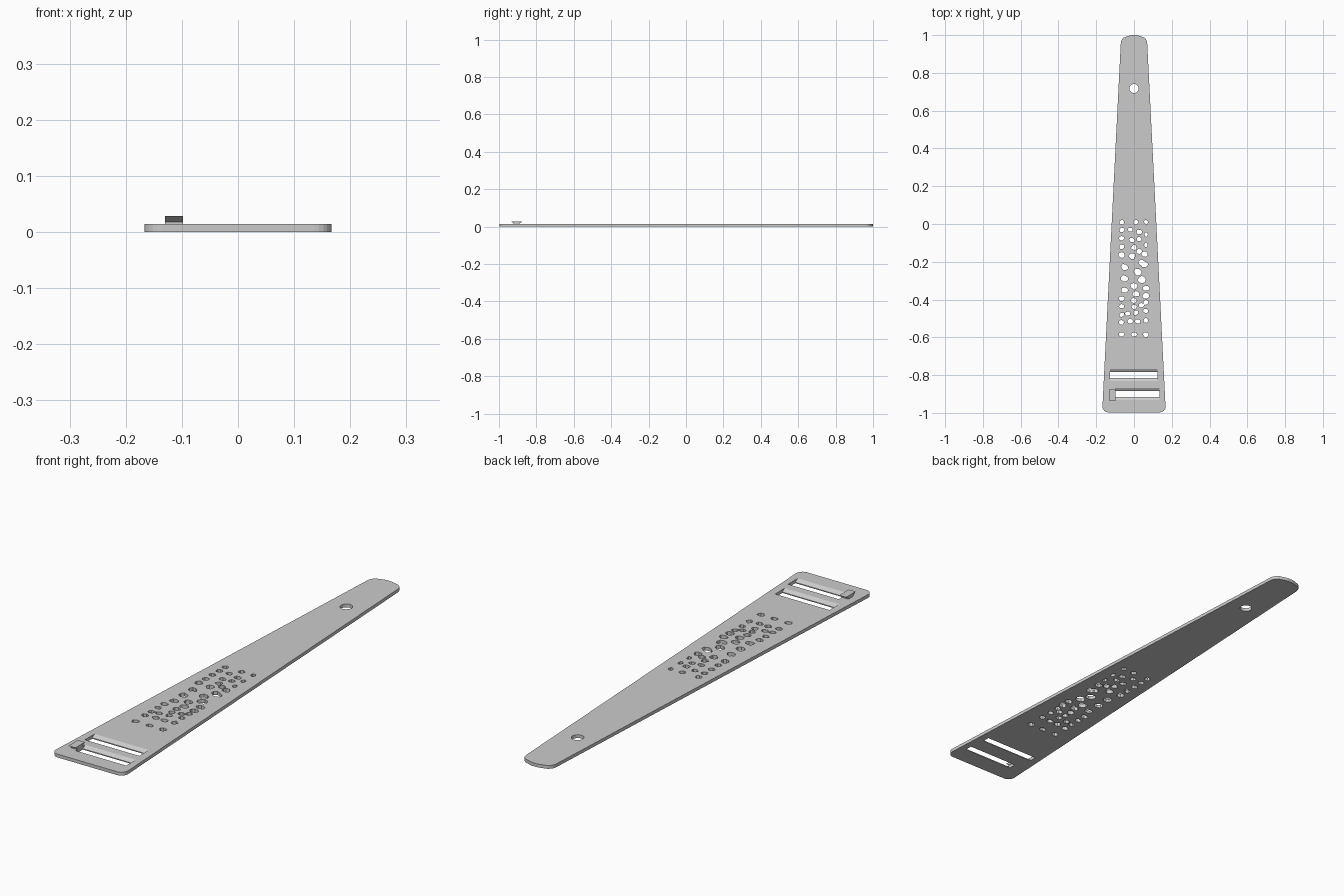
import bpy, bmesh, math, random

cube = bpy.data.objects.get("Cube")
if cube:
    bpy.data.objects.remove(cube)
random.seed(4)

THICK = 0.014
grey = bpy.data.materials.new("plain grey")
grey.use_nodes = True
colour = (0.6, 0.6, 0.6, 1)
grey.diffuse_color = colour
grey.node_tree.nodes["Principled BSDF"].inputs["Base Color"].default_value = colour


def prism(bm, points, offset):
    """Closed prism: a polygon swept along an offset vector."""
    near = [bm.verts.new(p) for p in points]
    far = [bm.verts.new([a + b for a, b in zip(p, offset)]) for p in points]
    bm.faces.new(near[::-1])
    bm.faces.new(far)
    for i in range(len(near)):
        bm.faces.new((near[i - 1], near[i], far[i], far[i - 1]))


def finish(name, bm):
    bmesh.ops.recalc_face_normals(bm, faces=bm.faces)
    mesh = bpy.data.meshes.new(name)
    bm.to_mesh(mesh)
    bm.free()
    mesh.materials.append(grey)
    ob = bpy.data.objects.new(name, mesh)
    bpy.context.collection.objects.link(ob)
    return ob


def arc(cx, cy, rx, ry, start, end, steps):
    angles = [math.radians(start + (end - start) * i / steps) for i in range(steps + 1)]
    return [(cx + rx * math.cos(a), cy + ry * math.sin(a)) for a in angles]


def flared(x, y, z, grow=0):
    """Cross-section with a narrow straight foot and a wide top."""
    half = [(0.016, -grow), (0.016, 0.004), (0.032, 0.014)]
    if grow:
        half.append((0.032, 0.014 + grow))
    return ([(x, y + w, z + h) for w, h in half]
            + [(x, y - w, z + h) for w, h in reversed(half)])


# Tapered plate with rounded corners and a rounded tip
right = arc(0.137, -0.967, 0.03, 0.03, -90, 0, 6)
right += arc(0.035, 0.955, 0.035, 0.038, 3, 65, 6)
right += [(0.025, 0.997), (0.012, 1.0)]
outline = right + [(-x, y) for x, y in reversed(right)]
bm = bmesh.new()
prism(bm, [(x, y, 0) for x, y in outline], (0, 0, THICK))
plate = finish("tapered_plate", bm)

# Cutter: hanging hole, two flared slots, field of pebble-shaped holes
bm = bmesh.new()
ring = arc(0, 0.717, 0.024, 0.024, 0, 350, 35)
prism(bm, [(x, y, -0.02) for x, y in ring], (0, 0, 0.06))
for x0, x1, y in ((-0.127, 0.125, -0.8), (-0.1, 0.135, -0.9)):
    prism(bm, flared(x0, y, 0, 0.01), (x1 - x0, 0, 0))

# Hole centres in hundredths, grouped by column: x, then y down the column
columns = {
    -6.5: (1, -3, -7.5, -12, -16.5, -39.5, -43.5, -48, -52, -58.5),
    -5: (-23, -29, -35),
    -3.5: (-47.5,),
    -2: (-3, -51.5),
    -1: (-8.5, -17),
    0: (-12.5, -33, -40.5, -44, -58.5),
    1: (1, -37, -47),
    2: (-25.5, -51.5),
    2.8: (-4.2, -8, -14.5),
    4: (-20.5, -29.5, -43),
    5.5: (-16, -21.5),
    6.3: (1, -5.5, -11, -34, -38, -41.5, -46, -51, -58.5),
}
for x, ys in columns.items():
    for y in ys:
        cx, cy = x / 100, y / 100
        size = 0.014 + 0.008 * max(0, 1 - abs(cy + 0.27) / 0.16)
        rx = size * (0.7 if cx > 0.06 and cy > -0.2 else 1.05)
        tilt = random.uniform(0, 60)
        pebble = arc(cx, cy, rx, size * 0.9, tilt, tilt + 315, 7)
        jitter = [random.uniform(0.8, 1.12) for p in pebble]
        prism(bm, [(cx + (px - cx) * j, cy + (py - cy) * j, -0.02)
                   for (px, py), j in zip(pebble, jitter)], (0, 0, 0.06))
cutter = finish("hole_cutter", bm)
cutter.hide_render = True

cut = plate.modifiers.new("holes", "BOOLEAN")
cut.operation = "DIFFERENCE"
cut.solver = "EXACT"
cut.use_self = True
cut.object = cutter
bpy.context.view_layer.update()
graph = bpy.context.evaluated_depsgraph_get()
plate_mesh = bpy.data.meshes.new_from_object(plate.evaluated_get(graph))
plate.modifiers.clear()
plate.data = plate_mesh
bpy.data.objects.remove(cutter)

# Flared retaining stud beside the front slot
bm = bmesh.new()
prism(bm, flared(-0.13, -0.905, THICK), (0.032, 0, 0))
finish("retaining_stud", bm)
